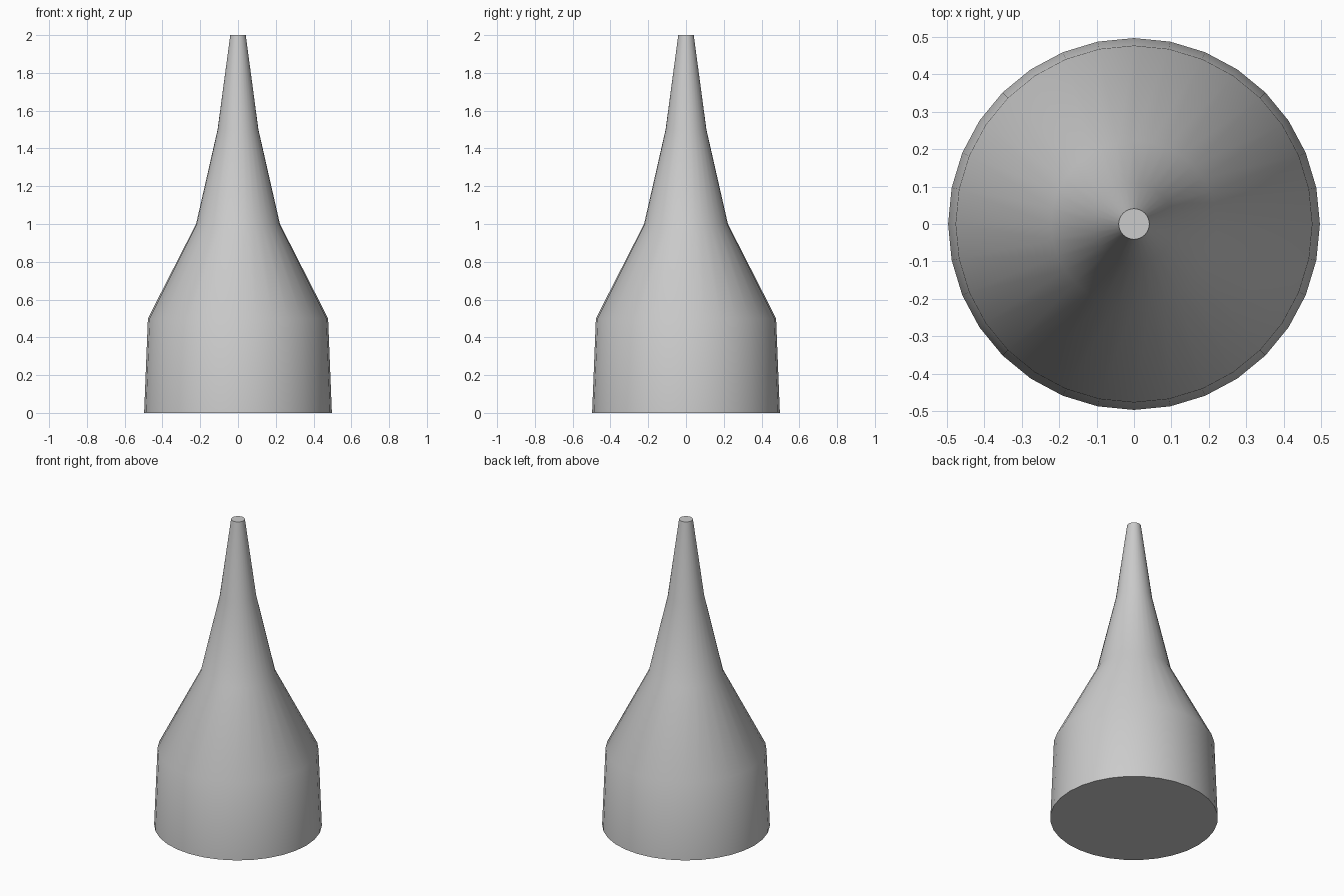
import bpy, bmesh, math

if "Cube" in bpy.data.objects:
    bpy.data.objects.remove(bpy.data.objects["Cube"])

SIDES = 32
# Tapered body profile: (radius, height)
PROFILE = [(0.497, 0.0), (0.477, 0.5), (0.222, 1.0), (0.108, 1.5), (0.041, 2.0)]

bm = bmesh.new()
rings = []
for r, z in PROFILE:
    rings.append([bm.verts.new((r * math.cos(2 * math.pi * i / SIDES),
                                r * math.sin(2 * math.pi * i / SIDES), z))
                  for i in range(SIDES)])

# Side walls
for low, high in zip(rings, rings[1:]):
    for i in range(SIDES):
        j = (i + 1) % SIDES
        bm.faces.new((low[i], low[j], high[j], high[i]))

# Flat base and tip
bm.faces.new(rings[0][::-1])
bm.faces.new(rings[-1])

mesh = bpy.data.meshes.new("tapered_nozzle")
bm.to_mesh(mesh)
bm.free()
nozzle = bpy.data.objects.new("tapered_nozzle", mesh)
bpy.context.collection.objects.link(nozzle)

# Smooth walls, sharp rims
bpy.context.view_layer.objects.active = nozzle
nozzle.select_set(True)
bpy.ops.object.shade_smooth_by_angle(angle=math.radians(30))
